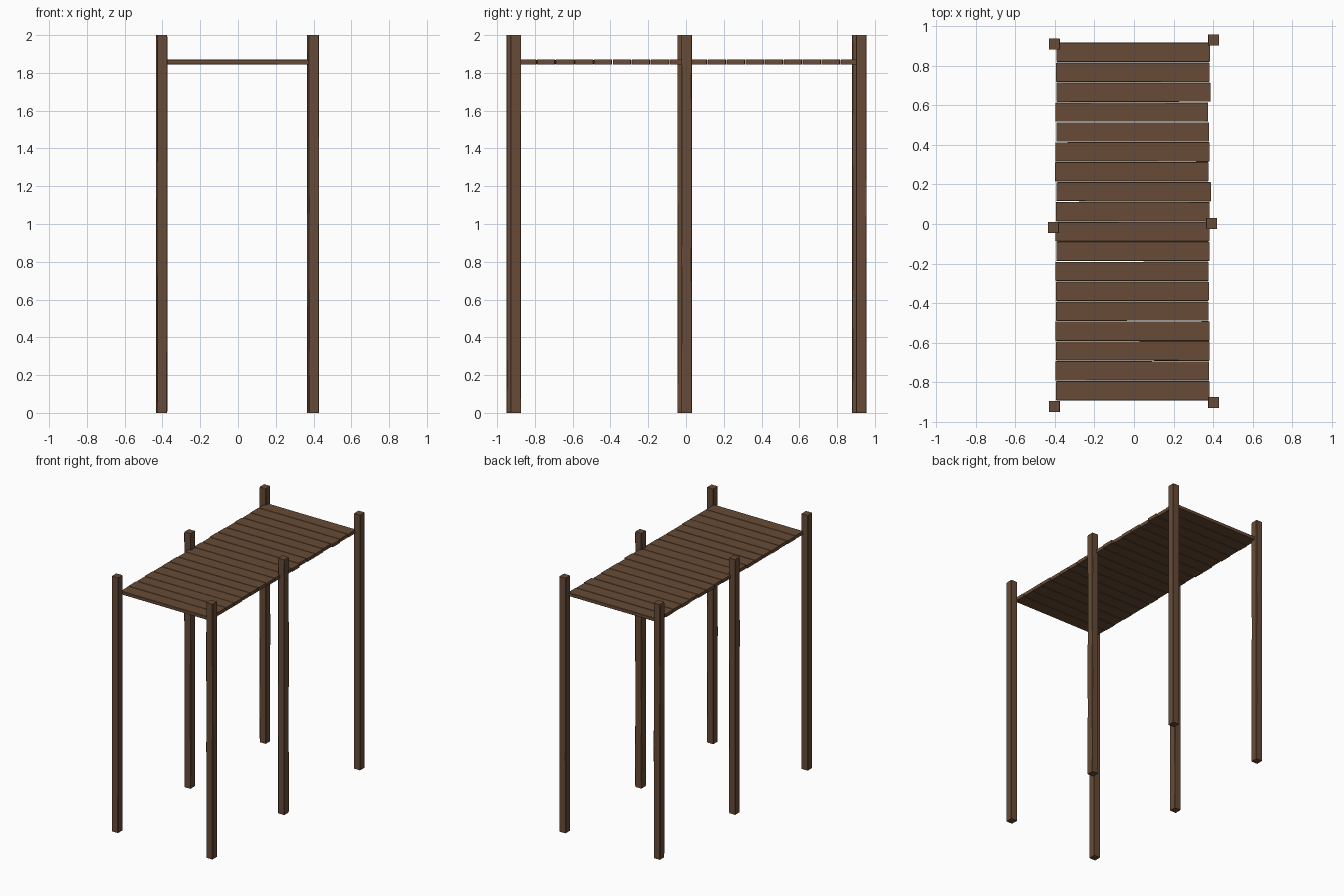
import bpy, bmesh, random
from mathutils import Vector

if "Cube" in bpy.data.objects:
    bpy.data.objects.remove(bpy.data.objects["Cube"])

random.seed(7)
wood = bpy.data.materials.new("weathered brown wood")
wood.diffuse_color = (0.135, 0.071, 0.037, 1)
wood.use_nodes = True
wood.node_tree.nodes["Principled BSDF"].inputs["Base Color"].default_value = wood.diffuse_color


def worn_beam(name, start, axis, u, v, stations, size_u, size_v, chip):
    """Timber swept along axis; corners are chamfered by uneven small amounts."""
    axis, u, v, start = (Vector(a) for a in (axis, u, v, start))
    bm = bmesh.new()
    rings = []
    for i, t in enumerate(stations):
        wu = size_u[i] / 2
        wv = size_v / 2
        ring = []
        for su, sv in ((1, 1), (-1, 1), (-1, -1), (1, -1)):
            c = random.uniform(0.3, 1.0) * chip
            a = (su * wu, sv * (wv - c))
            b = (su * (wu - c), sv * wv)
            for p, q in ((a, b) if su * sv > 0 else (b, a)):
                ring.append(bm.verts.new(start + axis * t + u * p + v * q))
        rings.append(ring)
    for r0, r1 in zip(rings, rings[1:]):
        for k in range(8):
            j = (k + 1) % 8
            bm.faces.new((r0[k], r0[j], r1[j], r1[k]))
    bm.faces.new(rings[0][::-1])
    bm.faces.new(rings[-1])
    bmesh.ops.recalc_face_normals(bm, faces=bm.faces)
    mesh = bpy.data.meshes.new(name)
    bm.to_mesh(mesh)
    bm.free()
    mesh.materials.append(wood)
    obj = bpy.data.objects.new(name, mesh)
    bpy.context.collection.objects.link(obj)


# Six upright posts, slightly out of line with each other
posts = {
    "front_left_post": (-0.402, -0.922), "front_right_post": (0.402, -0.901),
    "middle_left_post": (-0.407, -0.018), "middle_right_post": (0.392, 0.003),
    "back_left_post": (-0.402, 0.908), "back_right_post": (0.402, 0.928),
}
for name, (x, y) in posts.items():
    heights = [0, 0.01] + [0.28 * k + random.uniform(-0.06, 0.06) for k in range(1, 7)] + [1.99, 2.0]
    widths = [0.053] + [0.056] * 8 + [0.053]
    worn_beam(name, (x, y, 0), (0, 0, 1), (1, 0, 0), (0, 1, 0), heights, widths, 0.056, 0.004)

# Walkway of eighteen planks with slightly tapering gaps
for i in range(18):
    y = -0.842 + i * 0.1005
    x0 = -0.394 + random.uniform(-0.004, 0.004)
    length = 0.774 + random.uniform(-0.005, 0.005)
    w0, w1 = random.uniform(0.096, 0.1), random.uniform(0.096, 0.1)
    stations = [0, 0.004, length * 0.5, length - 0.004, length]
    widths = [w0 - 0.004, w0, (w0 + w1) / 2, w1, w1 - 0.004]
    worn_beam("plank_%02d" % (i + 1), (x0, y, 1.857), (1, 0, 0), (0, 1, 0), (0, 0, 1),
              stations, widths, 0.026, 0.003)
